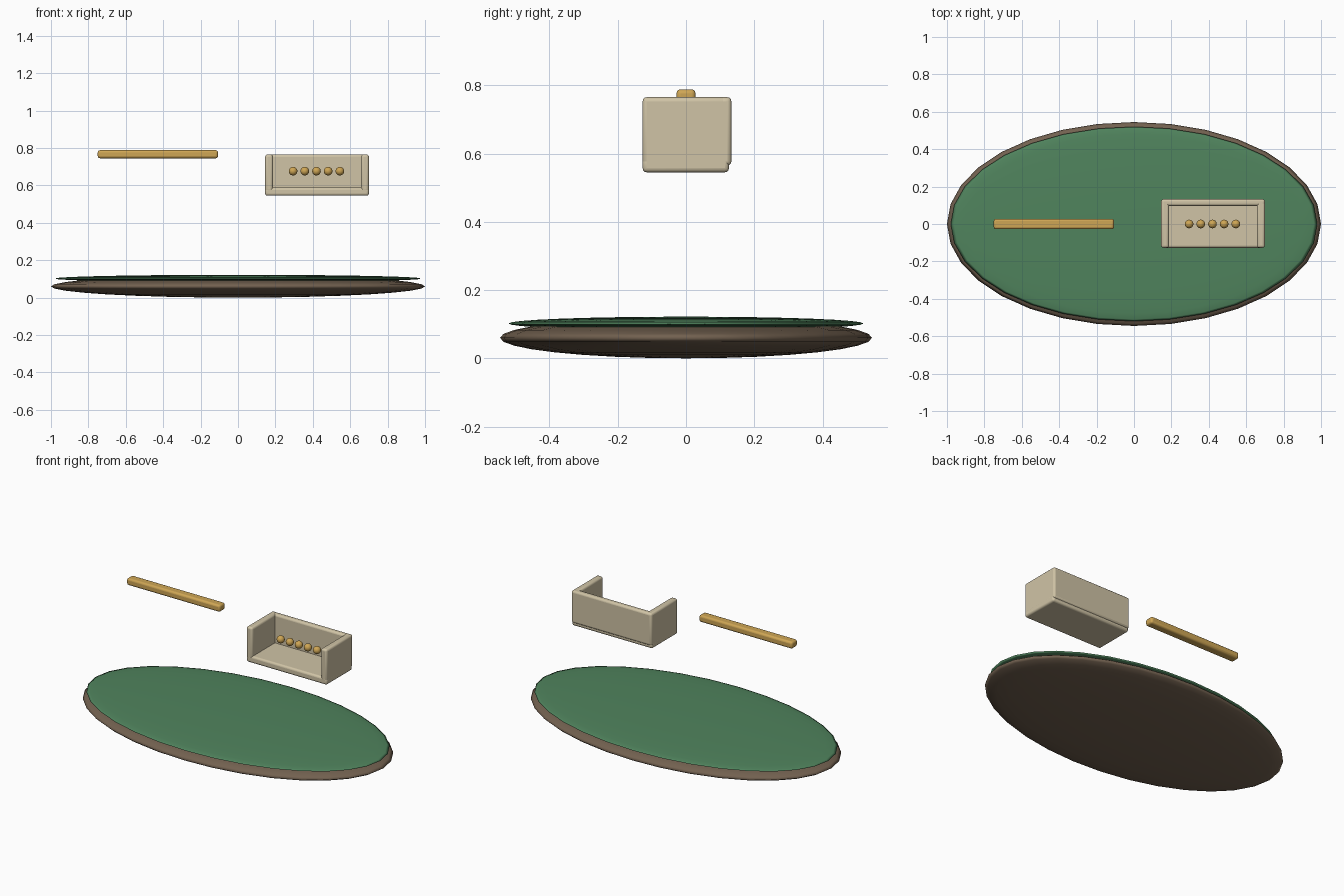
import bpy
from math import radians

if "Cube" in bpy.data.objects:
    bpy.data.objects.remove(bpy.data.objects["Cube"])


def material(name, color):
    m = bpy.data.materials.new(name)
    m.diffuse_color = (*color, 1)
    m.use_nodes = True
    m.node_tree.nodes["Principled BSDF"].inputs["Base Color"].default_value = m.diffuse_color
    return m


WOOD = material("dark_wood", (0.17, 0.12, 0.08))
FELT = material("green_felt", (0.08, 0.23, 0.11))
CREAM = material("cream", (0.63, 0.55, 0.38))
GOLD = material("gold", (0.62, 0.38, 0.09))


def ellipsoid(name, loc, radii, mat, segments=32, rings=16):
    bpy.ops.mesh.primitive_uv_sphere_add(segments=segments, ring_count=rings, radius=1, location=loc)
    ob = bpy.context.object
    ob.name = name
    ob.scale = radii
    bpy.ops.object.transform_apply(location=False, rotation=False, scale=True)
    bpy.ops.object.shade_smooth()
    ob.data.materials.append(mat)
    return ob


def rounded_box(name, lo, hi, mat, bevel=0.012):
    center = [(a + b) / 2 for a, b in zip(lo, hi)]
    bpy.ops.mesh.primitive_cube_add(size=1, location=center)
    ob = bpy.context.object
    ob.name = name
    ob.scale = [b - a for a, b in zip(lo, hi)]
    bpy.ops.object.transform_apply(location=False, rotation=False, scale=True)
    ob.data.materials.append(mat)
    bpy.ops.object.shade_smooth_by_angle(angle=radians(35))
    mod = ob.modifiers.new("bevel", "BEVEL")
    mod.width = bevel
    mod.segments = 3
    return ob


# oval base and the thin felt pad sunk into its top
ellipsoid("oval_base", (0, 0, 0.06), (1, 0.545, 0.06), WOOD)
ellipsoid("felt_pad", (0, 0, 0.102), (0.98, 0.52, 0.02), FELT)

# floating bar
rounded_box("gold_bar", (-0.75, -0.028, 0.745), (-0.107, 0.028, 0.788), GOLD)

# open tray: floor, back wall and two side walls
X0, X1, T = 0.145, 0.70, 0.042
rounded_box("tray_floor", (X0, -0.127, 0.545), (X1, 0.126, 0.588), CREAM)
rounded_box("tray_back", (X0, 0.097, 0.565), (X1, 0.133, 0.765), CREAM)
for side, x in (("left", X0), ("right", X1 - T)):
    rounded_box(f"tray_{side}_side", (x, -0.127, 0.565), (x + T, 0.131, 0.765), CREAM)

# row of beads inside the tray
for i in range(5):
    ellipsoid(f"bead_{i + 1}", (0.4195 + (i - 2) * 0.0625, 0, 0.676), (0.023,) * 3, GOLD)
